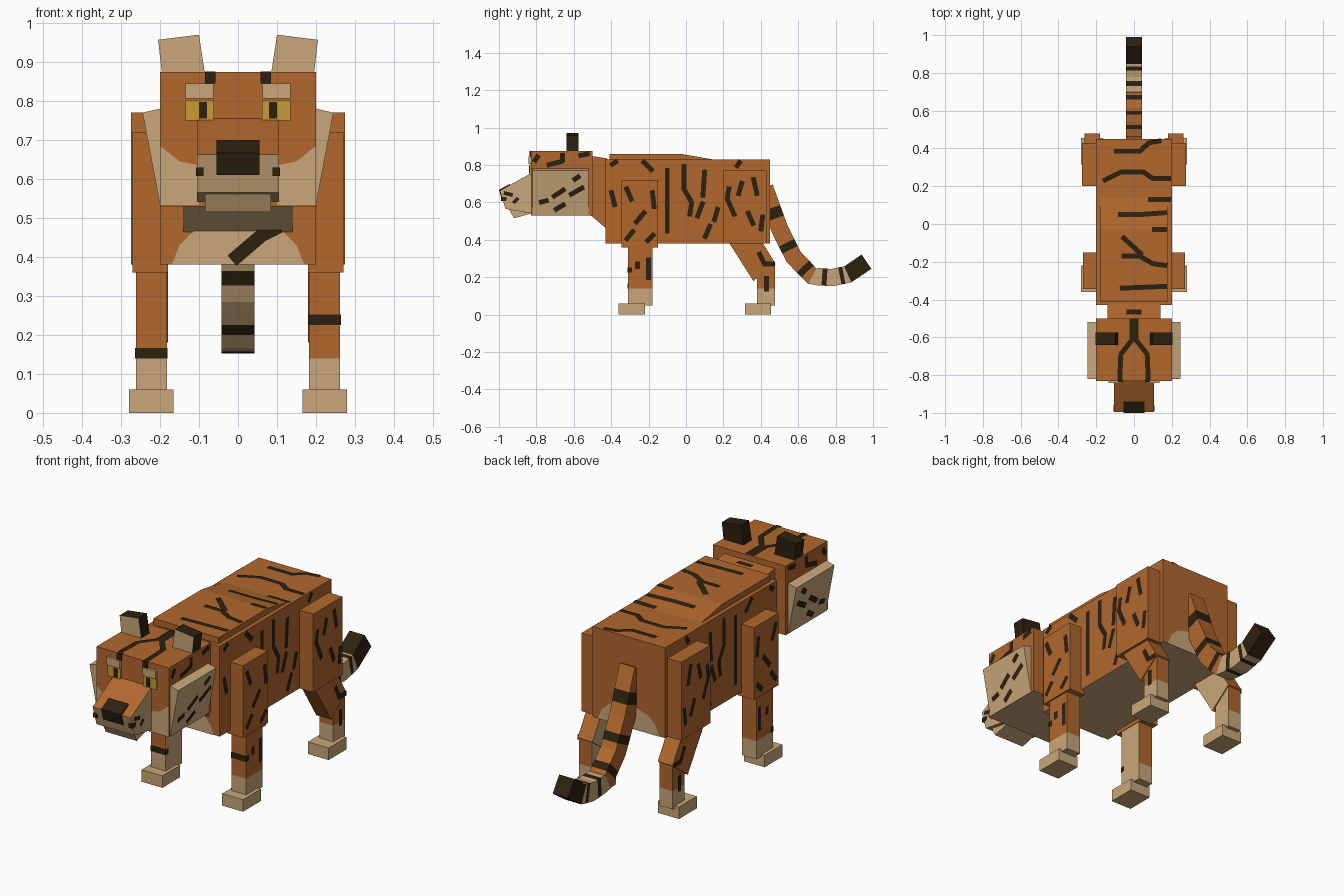
import bpy, bmesh
from mathutils import Vector

if "Cube" in bpy.data.objects:
    bpy.data.objects.remove(bpy.data.objects["Cube"])

# Palette
ORANGE, TAN, BLACK, AMBER = range(4)
palette = [("orange fur", (.445, .138, .027)), ("cream fur", (.59, .39, .195)),
           ("black fur", (.027, .015, .005)), ("amber eye", (.59, .33, .035))]
materials = []
for label, rgb in palette:
    mat = bpy.data.materials.new(label)
    mat.use_nodes = True
    mat.diffuse_color = (*rgb, 1)
    mat.node_tree.nodes["Principled BSDF"].inputs["Base Color"].default_value = (*rgb, 1)
    materials.append(mat)


def finish(name, bm):
    mesh = bpy.data.meshes.new(name)
    bm.to_mesh(mesh)
    bm.free()
    for mat in materials:
        mesh.materials.append(mat)
    obj = bpy.data.objects.new(name, mesh)
    bpy.context.collection.objects.link(obj)
    return obj


def prism(name, outline, a, b, rule=ORANGE, axis="x"):
    """Extrude an outline from a to b along x (outline is y, z) or y (outline is x, z)."""
    bm = bmesh.new()
    ends = []
    for d in (a, b):
        ends.append([bm.verts.new((d, u, v) if axis == "x" else (u, d, v)) for u, v in outline])
    n = len(outline)
    bm.faces.new(ends[0])
    bm.faces.new(ends[1])
    for i in range(n):
        j = (i + 1) % n
        bm.faces.new((ends[0][i], ends[0][j], ends[1][j], ends[1][i]))
    bmesh.ops.recalc_face_normals(bm, faces=bm.faces)
    bm.normal_update()
    for f in bm.faces:
        f.material_index = rule(f.normal) if callable(rule) else rule
    return finish(name, bm)


def box(name, x, y, z, rule=ORANGE):
    outline = [(y[0], z[0]), (y[1], z[0]), (y[1], z[1]), (y[0], z[1])]
    return prism(name, outline, x[0], x[1], rule)


def add_patch(bm, corners, normal, color):
    f = bm.faces.new([bm.verts.new(c) for c in corners])
    f.normal_update()
    if f.normal.dot(normal) < 0:
        f.normal_flip()
    f.material_index = color


def patch(name, corners, normal, color=TAN):
    bm = bmesh.new()
    add_patch(bm, corners, Vector(normal), color)
    return finish(name, bm)


def stripes(name, paths, place, normal, width=.026):
    """Flat ribbons along 2D paths; place(point, segment_middle) puts them on a surface."""
    bm = bmesh.new()
    for path in paths:
        pts = [Vector(p) for p in zip(path[::2], path[1::2])]
        for p, q in zip(pts, pts[1:]):
            along = (q - p).normalized() * width / 2
            side = Vector((-along.y, along.x))
            p2, q2, mid = p - along * .4, q + along * .4, (p + q) / 2
            quad = [place(c, mid) for c in (p2 + side, q2 + side, q2 - side, p2 - side)]
            add_patch(bm, quad, Vector(normal), BLACK)
    return finish(name, bm)


def belly_rule(n):
    return TAN if n.z < -.3 else ORANGE


# Torso, raised back and neck
box("torso", (-.2, .2), (-.43, .45), (.38, .83), belly_rule)
prism("raised_back", [(-.41, .82), (-.41, .86), (-.03, .86), (.14, .83), (.14, .82)], -.18, .18)
prism("neck", [(-.52, .85), (-.42, .835), (-.42, .455), (-.52, .54)], -.14, .14, belly_rule)
arch = [(-.17, .38), (-.15, .43), (-.11, .47), (0, .5), (.11, .47), (.15, .43), (.17, .38)]
patch("chest_patch", [(x, -.433, z) for x, z in arch], (0, -1, 0))
patch("rump_patch", [(x, .453, z) for x, z in arch], (0, 1, 0))

# Head, muzzle, jaw and nose
box("head", (-.2, .2), (-.83, -.5), (.53, .875), belly_rule)
prism("muzzle", [(-.82, .755), (-.83, .755), (-.995, .663), (-.965, .565), (-.82, .54)], -.105, .105,
      lambda n: ORANGE if n.z > .5 else TAN)
prism("jaw", [(-.955, .58), (-.92, .515), (-.83, .54), (-.83, .58)], -.085, .085, TAN)
prism("nose", [(-.94, .7), (-1, .667), (-.984, .61), (-.94, .61)], -.055, .055, BLACK)

for s, side in ((1, "left"), (-1, "right")):
    def span(a, b):
        return (s * a, s * b)

    def inner_rule(n):
        return TAN if n.x * s < -.5 else ORANGE

    # Face details
    prism(side + "_cheek", [(s * x, z) for x, z in ((.18, .785), (.245, .77), (.2, .533), (.15, .54))],
          -.82, -.52, TAN, "y")
    prism(side + "_ear", [(s * x, z) for x, z in ((.085, .87), (.1, .97), (.205, .957), (.195, .87))],
          -.64, -.575, lambda n: TAN if n.y < -.5 else BLACK, "y")
    patch(side + "_jowl", [(s * x, -.833, z) for x, z in
          ((.1, .533), (.1, .635), (.15, .645), (.2, .685), (.2, .533))], (0, -1, 0))
    box(side + "_eye", span(.062, .135), (-.837, -.82), (.75, .802), AMBER)
    box(side + "_pupil", span(.08, .1), (-.84, -.82), (.755, .798), BLACK)
    box(side + "_brow", span(.063, .135), (-.843, -.82), (.806, .845), TAN)
    box(side + "_forehead_mark", span(.058, .085), (-.837, -.82), (.845, .876), BLACK)
    box(side + "_whisker_spot", span(.088, .108), (-.989, -.96), (.608, .63), BLACK)

    # Front leg
    box(side + "_shoulder", span(.18, .27), (-.345, -.15), (.36, .72))
    box(side + "_front_leg", span(.182, .262), (-.31, -.18), (.14, .4), inner_rule)
    box(side + "_front_sock", span(.182, .262), (-.31, -.18), (.05, .14), TAN)
    box(side + "_front_paw", span(.165, .28), (-.36, -.22), (0, .06), TAN)
    low = .225 if s > 0 else .14
    box(side + "_leg_band", span(.181, .264), (-.313, -.29), (low, low + .027), BLACK)

    # Hind leg
    box(side + "_hip", span(.18, .275), (.2, .43), (.38, .77))
    prism(side + "_thigh", [(.22, .4), (.4, .4), (.48, .27), (.36, .18)], s * .18, s * .262, inner_rule)
    box(side + "_hind_leg", span(.185, .258), (.38, .475), (.14, .27), inner_rule)
    box(side + "_hind_sock", span(.185, .258), (.38, .475), (.05, .14), TAN)
    box(side + "_hind_paw", span(.165, .28), (.315, .455), (0, .06), TAN)

    # Flank stripes sit on the shoulder, hip or torso
    def on_flank(p, mid):
        on_shoulder = -.345 < mid.x < -.15 and mid.y < .72
        on_hip = .2 < mid.x < .43 and mid.y < .77
        return (s * (.273 if on_shoulder else .278 if on_hip else .203), p.x, p.y)

    stripes(side + "_flank_stripes", [
        (-.4, .8, -.37, .82), (-.23, .82, -.18, .77), (-.4, .66, -.38, .58),
        (-.1, .78, -.1, .44), (-.01, .8, -.01, .67, .03, .6, .02, .53),
        (.1, .77, .09, .63), (.06, .52, .09, .6), (.1, .41, .13, .48),
        (.17, .57, .15, .5), (.23, .68, .22, .62, .26, .53), (.29, .82, .27, .79),
        (.3, .71, .28, .64), (.36, .73, .38, .64), (.33, .55, .36, .48), (.41, .53, .4, .45),
        (-.32, .68, -.29, .61), (-.18, .66, -.17, .57), (-.27, .49, -.22, .55),
        (-.32, .4, -.28, .45), (-.21, .39, -.17, .43)], on_flank, (s, 0, 0))
    stripes(side + "_leg_stripes", [(-.26, .28, -.26, .25), (-.2, .3, -.2, .19),
            (.39, .33, .42, .27, .47, .27), (.43, .2, .43, .13)],
            lambda p, m: (s * .265, p.x, p.y), (s, 0, 0))
    stripes(side + "_cheek_stripes", [(-.78, .6, -.74, .61), (-.71, .63, -.65, .67),
            (-.7, .56, -.65, .59), (-.62, .64, -.55, .68), (-.6, .72, -.57, .74)],
            lambda p, m: (s * (.204 + (p.y - .533) * .19), p.x, p.y), (s, 0, 0))
    stripes(side + "_temple_stripes", [(-.81, .82, -.79, .85), (-.74, .8, -.66, .82, -.66, .86),
            (-.57, .85, -.52, .86)], lambda p, m: (s * .203, p.x, p.y), (s, 0, 0))
    stripes(side + "_muzzle_stripes", [(-.97, .65, -.93, .64), (-.92, .6, -.9, .62)],
            lambda p, m: (s * .108, p.x, p.y), (s, 0, 0), .02)
    stripes(side + "_crown_stripe", [(0, -.6, s * .07, -.69, s * .075, -.82)],
            lambda p, m: (p.x, p.y, .878), (0, 0, 1))


# Back, crown, nape and chest stripes
def on_back(p, mid):
    return (p.x, p.y, max(.83, min(.86, .855 - p.y * .176)) + .003)


stripes("back_stripes", [
    (-.1, .385, .03, .385, .08, .43, .14, .44), (-.16, .23, -.07, .275, .05, .275, .1, .24, .19, .24),
    (.08, .13, .19, .13), (-.08, .05, .03, .05, .17, .06), (.1, -.03, .17, -.03),
    (-.06, -.07, .04, -.16), (-.06, -.17, .03, -.17, .1, -.21, .17, -.22),
    (-.07, -.34, .17, -.33)], on_back, (0, 0, 1))
stripes("crown_center", [(0, -.51, 0, -.61)], lambda p, m: (p.x, p.y, .878), (0, 0, 1), .05)
stripes("nape_stripe", [(-.035, -.465, .035, -.465)], lambda p, m: (p.x, p.y, .846), (0, 0, 1))
stripes("chest_stripe", [(-.01, .395, .06, .455, .1, .475)],
        lambda p, m: (p.x, -.436, p.y), (0, -1, 0), .035)

# Tail: square tube along a curve, pale underneath, ringed, with a black tip
path = [Vector(p) for p in ((.42, .68), (.5, .46), (.575, .31), (.675, .205), (.78, .198),
                            (.865, .215), (.965, .283))]
STEPS = 4
spine = [a.lerp(b, k / STEPS) for a, b in zip(path, path[1:]) for k in range(STEPS)] + [path[-1]]
bm = bmesh.new()
rings = []
for i, c in enumerate(spine):
    t = (spine[min(i + 1, len(spine) - 1)] - spine[max(i - 1, 0)]).normalized() * .046
    top, low = (c.x - t.y, c.y + t.x), (c.x + t.y, c.y - t.x)
    rings.append([bm.verts.new((x, *yz)) for x, yz in
                  ((-.042, top), (.042, top), (.042, low), (-.042, low))])
bm.faces.new(rings[0])
bm.faces.new(rings[-1]).material_index = BLACK
for i, (r, q) in enumerate(zip(rings, rings[1:])):
    for k in range(4):
        f = bm.faces.new((r[k], r[(k + 1) % 4], q[(k + 1) % 4], q[k]))
        if i >= STEPS * 5 or i % STEPS == 2:
            f.material_index = BLACK
        elif k == 2 or i >= STEPS * 3:
            f.material_index = TAN
bmesh.ops.recalc_face_normals(bm, faces=bm.faces)
finish("tail", bm)
